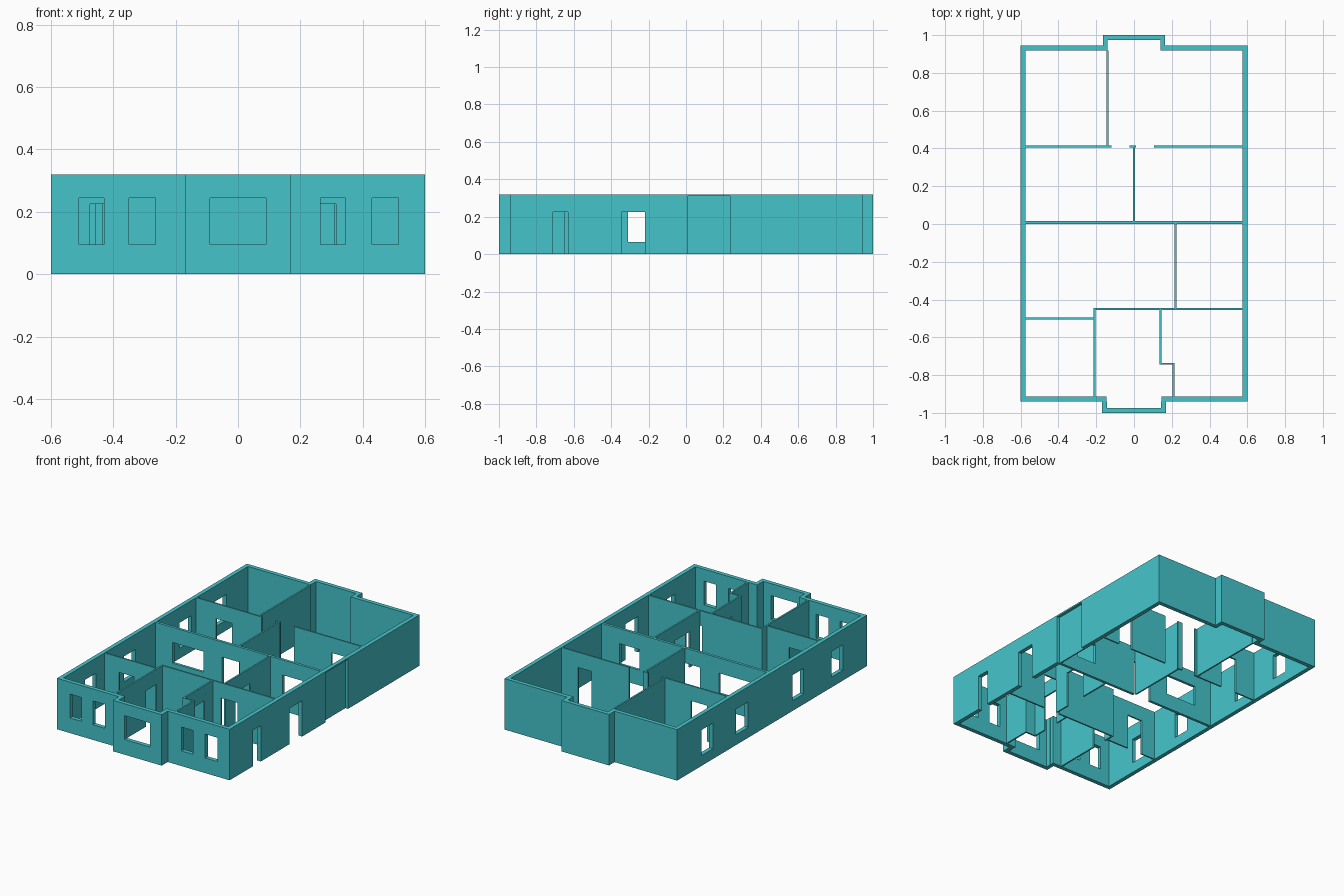
import bpy, bmesh

if "Cube" in bpy.data.objects:
    bpy.data.objects.remove(bpy.data.objects["Cube"])

H = 0.32          # wall height
T = 0.026         # outer wall thickness
P = 0.01          # partition thickness

teal = bpy.data.materials.new("wall_teal")
teal.diffuse_color = (0.06, 0.56, 0.6, 1)
teal.use_nodes = True
teal.node_tree.nodes["Principled BSDF"].inputs["Base Color"].default_value = teal.diffuse_color


def wall(name, axis, start, end, low, thick, openings=()):
    """Wall running along axis; openings are (from, to, bottom, top) rectangles."""
    us = sorted({start, end, *[v for o in openings for v in o[:2]]})
    zs = sorted({0.0, H, *[v for o in openings for v in o[2:]]})

    def solid(i, k):
        if not (0 <= i < len(us) - 1 and 0 <= k < len(zs) - 1):
            return False
        u, z = (us[i] + us[i + 1]) / 2, (zs[k] + zs[k + 1]) / 2
        return not any(a < u < b and c < z < d for a, b, c, d in openings)

    bm = bmesh.new()

    def quad(*pts):
        bm.faces.new([bm.verts.new((u, v, z) if axis == 'x' else (v, u, z)) for u, v, z in pts])

    n, f = low, low + thick
    for i in range(len(us) - 1):
        for k in range(len(zs) - 1):
            if not solid(i, k):
                continue
            a, b, c, d = us[i], us[i + 1], zs[k], zs[k + 1]
            for v in (n, f):
                quad((a, v, c), (b, v, c), (b, v, d), (a, v, d))
            for di, u in ((-1, a), (1, b)):
                if not solid(i + di, k):
                    quad((u, n, c), (u, f, c), (u, f, d), (u, n, d))
            for dk, z in ((-1, c), (1, d)):
                if not solid(i, k + dk):
                    quad((a, n, z), (b, n, z), (b, f, z), (a, f, z))
    bmesh.ops.remove_doubles(bm, verts=bm.verts, dist=1e-5)
    bmesh.ops.recalc_face_normals(bm, faces=bm.faces)
    bmesh.ops.dissolve_limit(bm, angle_limit=0.01, verts=bm.verts, edges=bm.edges)
    me = bpy.data.meshes.new(name)
    bm.to_mesh(me)
    bm.free()
    me.materials.append(teal)
    bpy.context.collection.objects.link(bpy.data.objects.new(name, me))


def door(a, b):
    return (a, b, 0.0, 0.225)


def window(a, b, bottom=0.095, top=0.245):
    return (a, b, bottom, top)


# Front wall with projecting bay
wall("front_wall_left", 'x', -0.6, -0.145, -0.94, T, [window(-0.51, -0.43), window(-0.35, -0.265)])
wall("front_wall_right", 'x', 0.145, 0.6, -0.94, T, [window(0.265, 0.345), window(0.43, 0.515)])
wall("front_bay", 'x', -0.17, 0.17, -1.0, T, [window(-0.09, 0.09)])

# Back wall with projecting bay
wall("back_wall_left", 'x', -0.6, -0.14, 0.945 - T, T)
wall("back_wall_right", 'x', 0.14, 0.6, 0.945 - T, T)
wall("back_bay", 'x', -0.165, 0.165, 1.0 - T, T)

# Bay returns
for side, x in (("left", -0.17), ("right", 0.17 - T)):
    wall("front_bay_return_" + side, 'y', -1 + T, -0.94, x, T)
for side, x in (("left", -0.165), ("right", 0.165 - T)):
    wall("back_bay_return_" + side, 'y', 0.945, 1 - T, x, T)

# Side walls: windows on the left, doors and a shallow recess on the right
y0, y1 = -0.94 + T, 0.945 - T
side_windows = ((-0.70, -0.59), (-0.31, -0.20), (0.24, 0.36), (0.59, 0.705))
wall("left_wall", 'y', y0, y1, -0.6, T, [window(a, b, 0.065, 0.225) for a, b in side_windows])
wall("right_wall", 'y', y0, y1, 0.6 - T, T,
     [door(-0.71, -0.63), door(-0.345, -0.22), (0.01, 0.235, 0.0, 0.31)])
wall("recess_panel", 'y', 0.01, 0.235, 0.6 - T, 0.008)

# Central cross wall
wall("middle_wall", 'x', -0.6 + T, 0.6 - T, 0.0, 0.017,
     [window(-0.455, -0.24, 0.095, 0.225), door(-0.11, 0.01), window(0.31, 0.45, 0.095, 0.225)])

# Front half partitions
wall("front_partition_long", 'x', -0.215, 0.6 - T, -0.455, P, [door(0.2, 0.315)])
wall("front_partition_left", 'x', -0.6 + T, -0.215, -0.505, P, [door(-0.475, -0.37)])
wall("front_room_left_side", 'y', y0, -0.455, -0.215, P, [door(-0.62, -0.515)])
wall("front_room_right_side", 'y', -0.745, -0.455, 0.135, P, [door(-0.65, -0.54)])
wall("front_room_jog", 'x', 0.145, 0.215, -0.745, P)
wall("front_room_right_end", 'y', y0, -0.745, 0.205, P)
wall("front_hall_divider", 'y', -0.445, 0.0, 0.215, P, [door(-0.345, -0.2)])

# Back half partitions
wall("back_partition_left", 'x', -0.6 + T, -0.12, 0.405, P, [door(-0.435, -0.325)])
wall("back_partition_stub", 'x', -0.025, 0.01, 0.405, P)
wall("back_partition_right", 'x', 0.105, 0.6 - T, 0.405, P, [door(0.365, 0.46)])
wall("back_hall_divider", 'y', 0.017, 0.405, -0.005, P)
wall("back_room_divider", 'y', 0.415, y1, -0.145, P)
